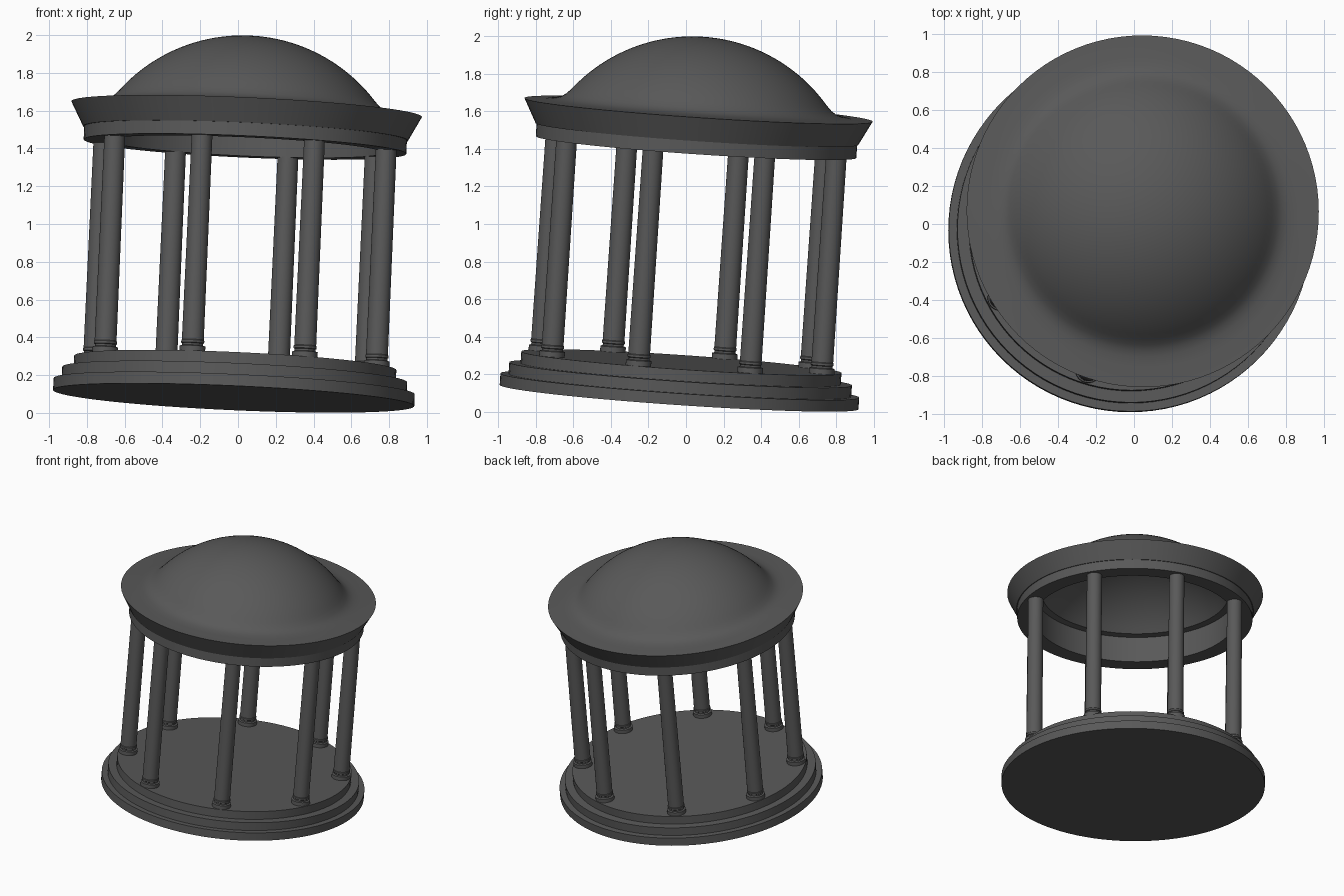
import bpy, bmesh, math
from mathutils import Matrix, Vector

cube = bpy.data.objects.get("Cube")
if cube:
    bpy.data.objects.remove(cube, do_unlink=True)

# One stone colour
stone = bpy.data.materials.new("dark_grey_stone")
stone.use_nodes = True
grey = (0.1, 0.1, 0.1, 1)
stone.diffuse_color = grey
bsdf = next(n for n in stone.node_tree.nodes if n.type == "BSDF_PRINCIPLED")
bsdf.inputs["Base Color"].default_value = grey

# The whole building leans along this axis
axis = Vector((0.045, 0.068, 1)).normalized()
lean = Matrix.Translation((-0.023, -0.037, 0.079)) @ \
    Vector((0, 0, 1)).rotation_difference(axis).to_matrix().to_4x4()


def lathe_mesh(name, profile, segments, closed=False):
    """Revolve a (radius, height) profile about the local z axis."""
    bm = bmesh.new()
    verts = [bm.verts.new((r, 0, z)) for r, z in profile]
    edges = [bm.edges.new(pair) for pair in zip(verts, verts[1:])]
    if closed:
        edges.append(bm.edges.new((verts[-1], verts[0])))
    bmesh.ops.spin(bm, geom=verts + edges, cent=(0, 0, 0), axis=(0, 0, 1),
                   angle=math.tau, steps=segments, use_duplicate=False)
    bmesh.ops.remove_doubles(bm, verts=bm.verts, dist=0.0001)
    bmesh.ops.recalc_face_normals(bm, faces=bm.faces)
    mesh = bpy.data.meshes.new(name)
    bm.to_mesh(mesh)
    bm.free()
    mesh.materials.append(stone)
    return mesh


def place(name, mesh, offset=(0, 0, 0)):
    obj = bpy.data.objects.new(name, mesh)
    bpy.context.collection.objects.link(obj)
    obj.matrix_world = lean @ Matrix.Translation(offset)
    return obj


def arc(radius, centre, r_end, steps):
    """Dome profile from the apex out to the given radius."""
    end = math.asin(r_end / radius)
    return [(radius * math.sin(end * i / steps), centre + radius * math.cos(end * i / steps))
            for i in range(steps + 1)]


parts = []

# Three-step round base
step = 0.062
base = [(0, 0)]
for i, r in enumerate((0.957, 0.914, 0.854)):
    base += [(r, i * step), (r, (i + 1) * step)]
floor = 3 * step
base.append((0, floor))
parts.append(place("stepped_base", lathe_mesh("stepped_base", base, 96)))

# Eight columns with a foot and a neck
ring_bottom, ring_top = 1.335, 1.405
height = ring_bottom - floor + 0.005
column = [(0, -0.005), (0.068, -0.005), (0.068, 0.028), (0.056, 0.032), (0.056, 0.042),
          (0.061, 0.046), (0.061, 0.058), (0.058, 0.062), (0.055, height), (0, height)]
column_mesh = lathe_mesh("column", column, 32)
for i in range(8):
    a = math.radians(28 + 45 * i)
    parts.append(place(f"column_{i + 1}", column_mesh,
                       (0.782 * math.sin(a), -0.782 * math.cos(a), floor)))

# Ring beam on the columns
ring = [(0.73, ring_bottom), (0.855, ring_bottom), (0.855, ring_top), (0.73, ring_top)]
parts.append(place("ring_beam", lathe_mesh("ring_beam", ring, 96, closed=True)))

# Dome sweeping out into a flared cornice, hollow inside
roof = arc(0.88, 1.043, 0.68, 20)
roof += [(0.708, 1.573), (0.735, 1.555), (0.77, 1.544), (0.82, 1.538), (0.929, 1.534),
         (0.861, ring_top), (0.73, ring_top), (0.73, 1.53)]
roof += reversed(arc(0.84, 1.043, 0.68, 16))
parts.append(place("domed_roof", lathe_mesh("domed_roof", roof, 96)))

# Smooth round surfaces, crisp edges
bpy.ops.object.select_all(action="DESELECT")
for obj in parts:
    obj.select_set(True)
bpy.context.view_layer.objects.active = parts[0]
bpy.ops.object.shade_smooth_by_angle(angle=math.radians(30))
